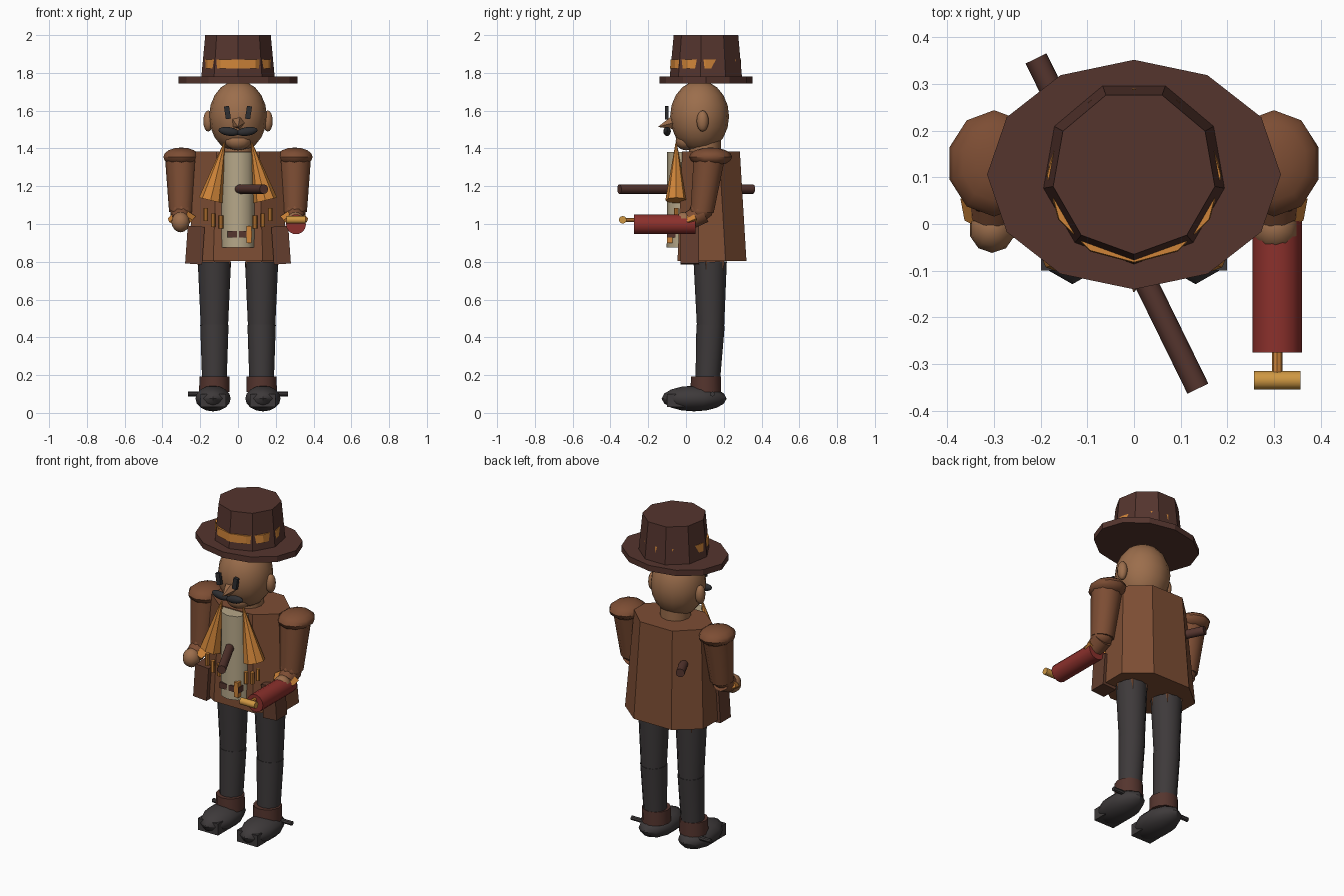
import bpy, bmesh, math
from mathutils import Vector, Matrix

if "Cube" in bpy.data.objects:
    bpy.data.objects.remove(bpy.data.objects["Cube"])


def material(name, rgb):
    m = bpy.data.materials.new(name)
    m.diffuse_color = (*rgb, 1)
    m.use_nodes = True
    m.node_tree.nodes["Principled BSDF"].inputs["Base Color"].default_value = m.diffuse_color
    return m


HAT = material("dark_brown", (0.09, 0.035, 0.027))
COAT = material("coat_brown", (0.205, 0.075, 0.034))
POCKET = material("pocket_brown", (0.125, 0.047, 0.027))
SKIN = material("skin", (0.33, 0.155, 0.072))
VEST = material("beige", (0.47, 0.39, 0.25))
GOLD = material("orange_gold", (0.62, 0.23, 0.04))
BRASS = material("brass", (0.62, 0.31, 0.055))
RED = material("red", (0.26, 0.03, 0.025))
CLOTH = material("charcoal", (0.048, 0.042, 0.043))
BLACK = material("near_black", (0.028, 0.028, 0.031))


def finish(name, bm, mat, smooth):
    bmesh.ops.recalc_face_normals(bm, faces=bm.faces)
    me = bpy.data.meshes.new(name)
    bm.to_mesh(me)
    bm.free()
    me.materials.append(mat)
    if smooth:
        me.polygons.foreach_set("use_smooth", [True] * len(me.polygons))
        me.set_sharp_from_angle(angle=math.radians(42))
    ob = bpy.data.objects.new(name, me)
    bpy.context.collection.objects.link(ob)
    return ob


def loft(name, rings, mat, smooth=False):
    """Join equal-length point rings and cap both ends."""
    bm = bmesh.new()
    vs = [[bm.verts.new(p) for p in ring] for ring in rings]
    n = len(vs[0])
    for a, b in zip(vs, vs[1:]):
        for i in range(n):
            j = (i + 1) % n
            bm.faces.new((a[i], a[j], b[j], b[i]))
    bm.faces.new(vs[0][::-1])
    bm.faces.new(vs[-1])
    return finish(name, bm, mat, smooth)


def tube(name, p0, p1, r0, r1, mat, n=12, phase=0, sy=1, smooth=True):
    """Tapered cylinder between two points."""
    p0, p1 = Vector(p0), Vector(p1)
    q = Vector((0, 0, 1)).rotation_difference(p1 - p0)
    rings = []
    for p, r in ((p0, r0), (p1, r1)):
        angs = [math.radians(phase) + math.tau * i / n for i in range(n)]
        rings.append([p + q @ Vector((r * math.cos(a), r * sy * math.sin(a), 0)) for a in angs])
    return loft(name, rings, mat, smooth)


def ball(name, c, r, mat, u=12, v=8, tilt=0):
    bm = bmesh.new()
    bmesh.ops.create_uvsphere(bm, u_segments=u, v_segments=v, radius=1)
    bm.transform(Matrix.Translation(c) @ Matrix.Rotation(tilt, 4, 'Y') @ Matrix.Diagonal((*r, 1)))
    return finish(name, bm, mat, True)


def box(name, c, size, mat, tilt=0):
    bm = bmesh.new()
    bmesh.ops.create_cube(bm, size=1)
    bm.transform(Matrix.Translation(c) @ Matrix.Rotation(tilt, 4, 'Y') @ Matrix.Diagonal((*size, 1)))
    return finish(name, bm, mat, False)


# Hat
tube("hat_brim", (0, .106, 1.745), (0, .106, 1.78), .315, .315, HAT, 12, 0, .781, False)
tube("hat_crown", (0, .111, 1.78), (0, .111, 2.0), .197, .176, HAT, 9, -90, 1, False)
tube("hat_band", (0, .104, 1.822), (0, .104, 1.87), .188, .186, GOLD, 12, 0, 1, False)

# Head
ball("head", (0, .072, 1.57), (.153, .156, .19), SKIN, 16, 10)
ball("chin", (0, .0, 1.44), (.07, .055, .05), SKIN)
tube("neck", (0, .1, 1.35), (0, .1, 1.46), .085, .085, SKIN)
tube("nose", (0, -.07, 1.535), (0, -.145, 1.515), .036, .002, SKIN, 5, 0, 1, False)

# Coat body: a bevelled box section that widens downwards
def section(w, front, back, z):
    half = [(.5 * w, front), (w, front + .09), (w, back - .11), (.48 * w, back)]
    pts = half + [(-x, y) for x, y in half[::-1]]
    return [(x, y, z) for x, y in pts]


loft("coat", [section(.262, -.045, .32, .805), section(.225, -.02, .285, 1.385)], COAT)
tube("vest", (0, -.01, .875), (0, -.01, 1.38), .092, .09, VEST, 10, 18)

# Belt and buckle at the front of the vest
box("belt", (0.01, -.055, .945), (.13, .09, .035), HAT)
box("buckle", (.058, -.086, .945), (.026, .03, .09), GOLD)

# Long staff through the body
tube("staff", (.137, -.353, 1.185), (-.21, .355, 1.185), .025, .025, HAT, 12)

for side, s in (("left", -1), ("right", 1)):
    # Face details
    ball(side + "_ear", (s * .158, .088, 1.545), (.027, .032, .056), SKIN, 10, 8)
    box(side + "_eye", (s * .056, -.102, 1.59), (.027, .02, .068), BLACK, s * .15)
    ball(side + "_moustache", (s * .048, -.1, 1.49), (.056, .02, .023), BLACK, 12, 8, -s * .15)

    # Scarf ends, cartridges and pockets
    tube(side + "_scarf", (s * .145, -.052, 1.125), (s * .072, -.052, 1.43), .064, .004, GOLD, 8, 0, .9, False)
    for i, (x, z) in enumerate(((.17, 1.05), (.132, 1.02), (.09, 1.01))):
        tube(f"{side}_cartridge_{i}", (s * x, -.052, z - .035), (s * x, -.052, z + .035), .012, .012, GOLD, 8)
    box(side + "_pocket", (s * .228, .02, .888), (.09, .1, .2), POCKET, -s * .07)

    # Arm
    ball(side + "_shoulder", (s * .3, .13, 1.355), (.1, .114, .05), COAT, 10, 8)
    tube(side + "_upper_arm", (s * .3, .085, 1.065), (s * .3, .122, 1.345), .065, .086, COAT, 10)
    ball(side + "_elbow", (s * .3, .08, 1.07), (.064, .064, .05), COAT, 10, 6)
    tube(side + "_forearm", (s * .3, .09, 1.06), (s * .303, .02, 1.02), .058, .05, COAT, 10)
    tube(side + "_cuff", (s * .298, .045, 1.035), (s * .302, .0, 1.015), .075, .062, GOLD, 6, 0, .5, False)
    ball(side + "_hand", (s * .304, -.01, 1.01), (.05, .052, .054), SKIN, 10, 8)

    # Leg, with coat lining showing through the thigh
    x = s * .125
    tube(side + "_thigh", (x, .13, .455), (x, .128, .8), .072, .088, CLOTH, 12)
    tube(side + "_lining", (x, .132, .56), (x, .132, .81), .06, .091, COAT, 5, 54, .96, False)
    tube(side + "_shin", (x, .115, .17), (x, .13, .465), .065, .075, CLOTH, 12)
    tube(side + "_boot_cuff", (x, .105, .11), (x, .105, .193), .081, .079, HAT, 12)

    # Boot, toe plate and spur
    ball(side + "_boot", (s * .132, .043, .076), (.098, .172, .068), CLOTH, 10, 8)
    box(side + "_toe", (s * .132, -.055, .065), (.135, .09, .07), CLOTH)
    tube(side + "_spur", (s * .1, .14, .1), (s * .265, .14, .1), .013, .013, CLOTH, 8)

# Red plunger held in the right hand
tube("plunger_body", (.307, .05, .998), (.307, -.275, .998), .053, .053, RED, 14)
tube("plunger_rod", (.307, -.27, 1.022), (.307, -.335, 1.022), .011, .011, GOLD, 8)
tube("plunger_handle", (.257, -.335, 1.022), (.357, -.335, 1.022), .02, .02, BRASS, 12)
